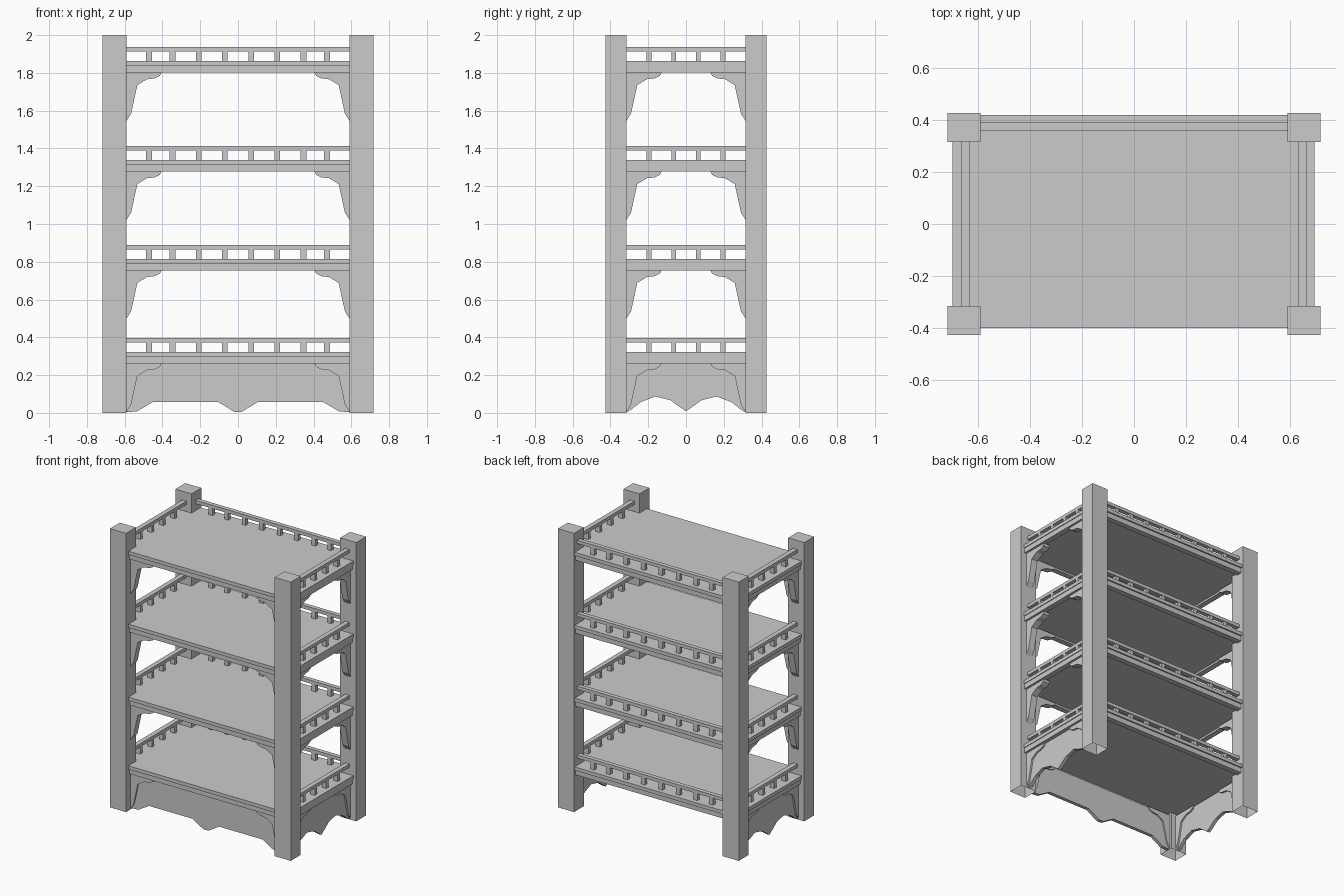
import bpy
import bmesh
from mathutils import Matrix, Vector

cube = bpy.data.objects.get("Cube")
if cube:
    bpy.data.objects.remove(cube, do_unlink=True)

# One plain grey paint for the whole stand
GREY = (0.6, 0.6, 0.6, 1)
paint = bpy.data.materials.new("plain grey")
paint.use_nodes = True
paint.diffuse_color = GREY
paint.node_tree.nodes["Principled BSDF"].inputs["Base Color"].default_value = GREY


def finish(name, bm):
    mesh = bpy.data.meshes.new(name)
    bm.to_mesh(mesh)
    bm.free()
    mesh.materials.append(paint)
    obj = bpy.data.objects.new(name, mesh)
    bpy.context.collection.objects.link(obj)


def add_box(bm, x0, x1, y0, y1, z0, z1):
    size = Vector((x1 - x0, y1 - y0, z1 - z0))
    mid = Vector((x0 + x1, y0 + y1, z0 + z1)) / 2
    matrix = Matrix.Translation(mid) @ Matrix.Diagonal(size).to_4x4()
    bmesh.ops.create_cube(bm, size=1, matrix=matrix)


def add_board(bm, outline, place, near, far):
    """Extrude an outline of (along, height) points between two depths."""
    face = bm.faces.new([bm.verts.new(place(a, near, z)) for a, z in outline])
    step = Vector(place(0, far, 0)) - Vector(place(0, near, 0))
    out = bmesh.ops.extrude_face_region(bm, geom=[face], use_keep_orig=True)
    moved = [v for v in out["geom"] if isinstance(v, bmesh.types.BMVert)]
    bmesh.ops.translate(bm, verts=moved, vec=step)
    bmesh.ops.recalc_face_normals(bm, faces=bm.faces[:])


def front(a, depth, z):
    return (a, -depth, z)


def left(a, depth, z):
    return (depth, a, z)


def right(a, depth, z):
    return (-depth, a, z)


POST_X, POST_Y = 0.59, 0.315      # inner edges of the posts
LEVELS = {"bottom": 0.261, "lower": 0.754, "upper": 1.277, "top": 1.801}

# Corner posts, hollow at the foot
for side, sx in (("left", 1), ("right", -1)):
    for end, sy in (("front", -1), ("back", 1)):
        bm = bmesh.new()
        xs = sorted((sx * POST_X, sx * 0.718))
        ys = sorted((sy * POST_Y, sy * 0.427))
        add_box(bm, *xs, *ys, 0, 2)
        foot = [f for f in bm.faces if f.normal.z < -0.9]
        bmesh.ops.delete(bm, geom=foot, context="FACES")
        finish(f"{end}_{side}_post", bm)

# Corner bracket: distance from the post, drop below the shelf
BRACKET = [(0, 0), (0.185, 0), (0.177, -0.016), (0.15, -0.03), (0.107, -0.035),
           (0.057, -0.066), (0.024, -0.217), (0, -0.254)]
BACK_BALUSTERS = (0.07, 0.208, 0.347, 0.471)
SIDE_BALUSTERS = (0.065, 0.195)

for level, z in LEVELS.items():
    # Shelf: a slab over an underboard edged by a frame
    bm = bmesh.new()
    add_box(bm, -0.698, 0.695, -0.4, 0.42, z + 0.036, z + 0.061)
    finish(f"{level}_shelf", bm)
    bm = bmesh.new()
    add_box(bm, -0.65, 0.65, -0.35, 0.37, z + 0.014, z + 0.036)
    finish(f"{level}_underboard", bm)
    bm = bmesh.new()
    add_box(bm, -0.69, 0.69, -0.39, -0.35, z, z + 0.036)
    add_box(bm, -0.69, 0.69, 0.37, 0.41, z, z + 0.036)
    for xs in ((-0.69, -0.65), (0.65, 0.69)):
        add_box(bm, *xs, -0.35, 0.37, z, z + 0.036)
    finish(f"{level}_shelf_frame", bm)

    # Back gallery rail
    bm = bmesh.new()
    add_box(bm, -POST_X, POST_X, 0.36, 0.391, z + 0.112, z + 0.136)
    for x in BACK_BALUSTERS:
        for c in (x, -x):
            add_box(bm, c - 0.015, c + 0.015, 0.362, 0.388, z + 0.061, z + 0.112)
    finish(f"{level}_back_rail", bm)

    # Side gallery rails
    for side, s in (("left", 1), ("right", -1)):
        bm = bmesh.new()
        xs = sorted((s * 0.63, s * 0.664))
        add_box(bm, *xs, -POST_Y, POST_Y, z + 0.112, z + 0.136)
        for y in SIDE_BALUSTERS:
            for c in (y, -y):
                add_box(bm, *xs, c - 0.013, c + 0.013, z + 0.061, z + 0.112)
        finish(f"{level}_{side}_rail", bm)

    # Brackets under the front and side edges
    for side, place, half, near, far in (("front", front, POST_X, 0.376, 0.33),
                                         ("left", left, POST_Y, 0.674, 0.625),
                                         ("right", right, POST_Y, 0.674, 0.625)):
        bm = bmesh.new()
        for s in (1, -1):
            outline = [(s * (half - a), z + drop) for a, drop in BRACKET]
            add_board(bm, outline, place, near, far)
        finish(f"{level}_{side}_brackets", bm)

# Shaped aprons around the base, half outlines mirrored
FRONT_EDGE = [(0.02, 0.006), (0.106, 0.058), (0.45, 0.058), (0.535, 0.008), (0.59, 0.004)]
SIDE_EDGE = [(0, 0.008), (0.083, 0.067), (0.163, 0.087), (0.24, 0.057), (0.29, 0.018), (0.315, 0.003)]
for side, place, edge, near, far in (("front", front, FRONT_EDGE, 0.365, 0.34),
                                     ("left", left, SIDE_EDGE, 0.662, 0.637),
                                     ("right", right, SIDE_EDGE, 0.662, 0.637)):
    mirrored = [(-a, z) for a, z in reversed(edge) if a > 0]
    top = LEVELS["bottom"]
    half = edge[-1][0]
    bm = bmesh.new()
    add_board(bm, mirrored + edge + [(half, top), (-half, top)], place, near, far)
    finish(f"{side}_apron", bm)
